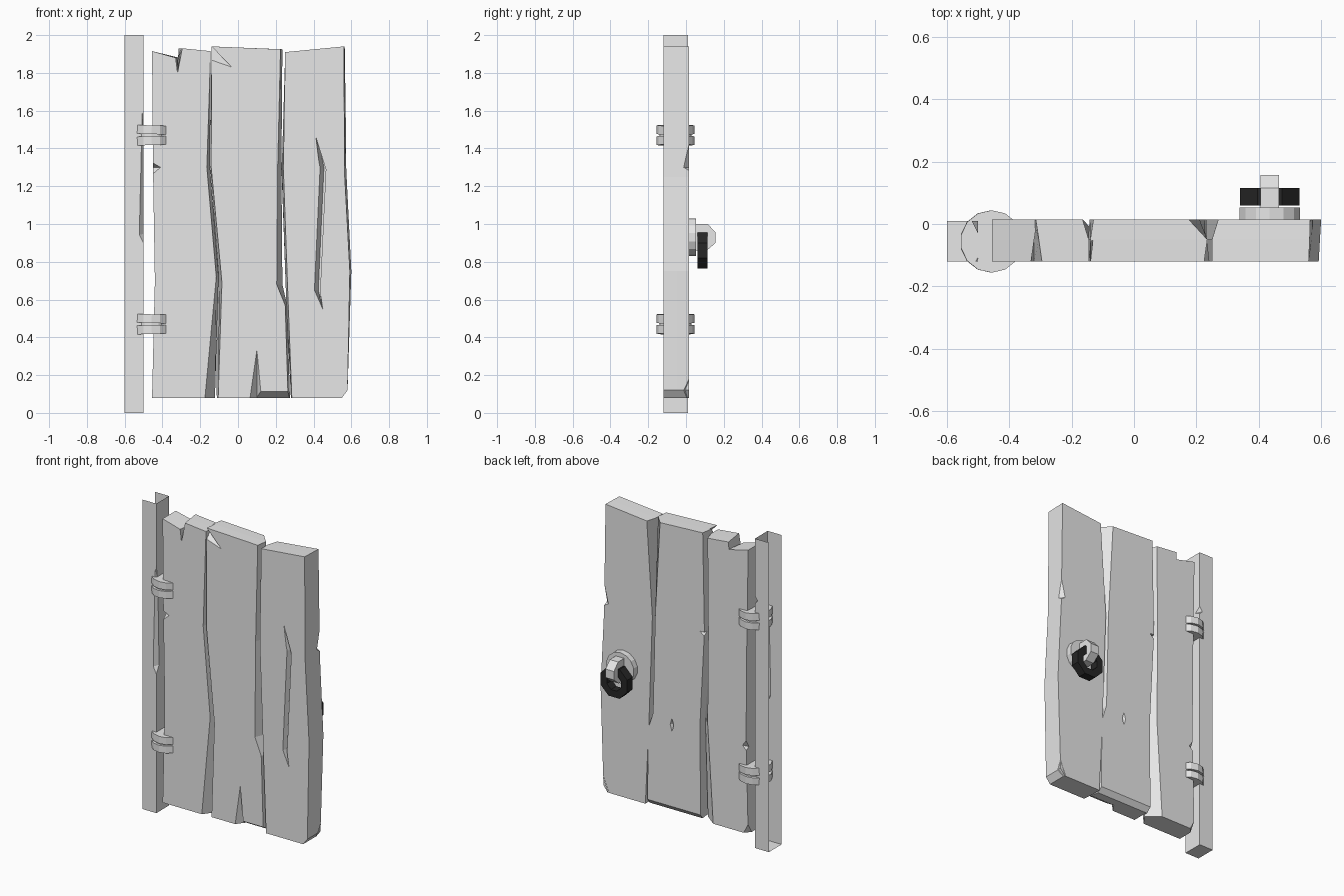
import bpy, bmesh, math
from mathutils import Matrix

cube = bpy.data.objects.get("Cube")
if cube:
    bpy.data.objects.remove(cube)


def material(name, value):
    m = bpy.data.materials.new(name)
    m.use_nodes = True
    col = (value, value, value, 1)
    m.diffuse_color = col
    m.node_tree.nodes["Principled BSDF"].inputs["Base Color"].default_value = col
    return m


GREY = material("light grey", 0.8)
BLACK = material("black iron", 0.02)
FRONT, MIDDLE, BACK = -0.12, -0.05, 0.015


def make(name, bm, mat=GREY):
    me = bpy.data.meshes.new(name)
    bm.to_mesh(me)
    bm.free()
    me.materials.append(mat)
    ob = bpy.data.objects.new(name, me)
    bpy.context.collection.objects.link(ob)
    return ob


def loft(bm, outline, depths):
    """Solid through clockwise outlines; a point is x, z and a sideways shift per later depth."""
    loops = []
    for k, y in enumerate(depths):
        loops.append([bm.verts.new((x + (s[k - 1] if k else 0), y, z)) for x, z, *s in outline])
    bm.faces.new(loops[0][::-1])
    bm.faces.new(loops[-1])
    for a, b in zip(loops, loops[1:]):
        for i in range(len(a)):
            j = (i + 1) % len(a)
            bm.faces.new((a[i], a[j], b[j], b[i]))


def hull(bm, points):
    verts = [bm.verts.new(p) for p in points]
    bmesh.ops.convex_hull(bm, input=verts)
    faces = {f for v in verts for f in v.link_faces}
    bmesh.ops.recalc_face_normals(bm, faces=list(faces))


def carve(ob, chips, groove=None):
    """Cut chips (point clouds) and an optional groove out of an object."""
    bm = bmesh.new()
    for c in chips:
        hull(bm, c)
    if groove:
        loft(bm, groove, (FRONT - 0.01, FRONT + 0.045))
    cutter = make("chip_cutter", bm)
    cutter.hide_render = True
    mod = ob.modifiers.new("chips", 'BOOLEAN')
    mod.operation = 'DIFFERENCE'
    mod.solver = 'EXACT'
    mod.use_self = True
    mod.object = cutter
    dg = bpy.context.evaluated_depsgraph_get()
    me = bpy.data.meshes.new_from_object(ob.evaluated_get(dg))
    ob.modifiers.clear()
    ob.data = me
    bpy.data.objects.remove(cutter)
    me.materials.clear()
    me.materials.append(GREY)
    for p in me.polygons:
        p.material_index = 0


def plank(name, outline):
    bm = bmesh.new()
    loft(bm, outline, (FRONT, MIDDLE, BACK))
    return make(name, bm)


F, B = FRONT - 0.01, BACK + 0.015   # just outside the front and back faces

# Hinge-side plank with a split top
p = plank("hinge_plank", [
    (-.455, 1.915, 0, 0), (-.33, 1.88, .01, .02), (-.32, 1.80, 0, 0),
    (-.295, 1.93, -.01, -.02), (-.145, 1.915, 0, -.02), (-.165, 1.30, .017, -.005),
    (-.115, .72, .012, -.05), (-.175, .08, .053, -.03),
    (-.455, .08, 0, 0), (-.44, .7, 0, 0), (-.45, 1.3, 0, .005)])
carve(p, [
    [(-.47, F, 1.34), (-.40, F, 1.30), (-.47, F, 1.24), (-.47, -.06, 1.3)],
    [(-.47, B, .75), (-.40, B, .65), (-.47, B, .58), (-.47, -.04, .62)],
    [(-.47, B, .2), (-.40, B, .06), (-.47, -.05, .06), (-.47, B, .06)]])

# Middle plank
p = plank("middle_plank", [
    (-.14, 1.94, 0, .01), (.225, 1.925, .01, -.05), (.21, 1.3, .02, 0),
    (.205, .68, .03, .02), (.25, .57, .01, .01), (.265, .08, .01, 0),
    (-.105, .08, 0, -.01), (-.085, .69, -.015, -.025), (-.142, 1.3, -.005, 0)])
carve(p, [
    [(.055, F, .07), (.10, F, .385), (.13, F, .07), (.10, -.07, .07)],
    [(-.16, F, 1.96), (-.02, F, 1.815), (-.15, F, 1.86), (-.15, -.04, 1.96)],
    [(x, y, z) for x in (.1, .3) for y, z in ((F, .12), (F, .07), (-.05, .07))],
    [(x, y, z) for x in (-.2, .31) for y, z in ((B, .13), (B, .07), (-.02, .07))],
    [(.09, B, .71), (.09, B, .57), (.11, B, .64), (.07, B, .64), (.09, -.01, .64)],
    [(-.17, B, 1.3), (-.09, B, 1.3), (-.17, B, 1.23), (-.17, -.03, 1.3)]])

# Handle-side plank with a long crack
p = plank("handle_plank", [
    (.25, 1.91, 0, .02), (.56, 1.94, .003, .005), (.565, 1.25, .005, .01),
    (.592, .75, .004, .008), (.58, .12, 0, 0), (.55, .08, 0, 0),
    (.285, .08, -.005, -.005), (.265, .6, -.01, -.01), (.24, 1.3, -.008, -.01)])
carve(p, [
    [(.62, B, 1.68), (.62, -.06, 1.3), (.62, B, 1.25), (.53, B, 1.3)],
    [(.62, B, .3), (.62, -.07, .1), (.62, -.07, .06), (.52, B, .06)],
    [(.2, B, 1.95), (.2, -.05, 1.95), (.32, B, 1.95), (.2, B, 1.78)]],
    groove=[(.41, 1.465, .01), (.465, 1.29, 0), (.435, .65, 0),
            (.455, .525, -.01), (.40, .65, .025), (.43, 1.3, .025)])

# Post: chipped, hollow, open at the top and on the outer side
bm = bmesh.new()
loft(bm, [(-.6, 0, 0), (-.6, 2, 0), (-.5, 2, 0), (-.5, 0, 0)], (FRONT, .01))
post = make("post", bm)
carve(post, [
    [(-.49, F, 1.7), (-.49, F, .86), (-.53, F, .94), (-.513, F, 1.65),
     (-.49, -.09, 1.4), (-.49, -.08, .95)],
    [(-.49, B, 1.66), (-.53, B, 1.6), (-.49, B, 1.56), (-.49, -.05, 1.6)]])
bm = bmesh.new()
bm.from_mesh(post.data)
bm.normal_update()
bmesh.ops.delete(bm, context='FACES', geom=[
    f for f in bm.faces if f.normal.x < -.99 or (f.normal.z > .99 and f.calc_center_median().z > 1.99)])
bm.to_mesh(post.data)
bm.free()


def disc(bm, sides, radius, depth, matrix):
    bmesh.ops.create_cone(bm, cap_ends=True, segments=sides, radius1=radius,
                          radius2=radius, depth=depth, matrix=matrix)


# Hinges: two stacked discs on a slightly narrower core
for name, z in (("lower_hinge", .47), ("upper_hinge", 1.47)):
    bm = bmesh.new()
    for dz, r, h, tilt in ((.029, .1, .046, .03), (-.029, .1, .046, -.03), (0, .085, .04, 0)):
        disc(bm, 14, r, h, Matrix.Translation((-.457, -.056, z + dz)) @ Matrix.Rotation(tilt, 4, 'Y'))
    make(name, bm)

# Round handle plate on the back
turn = Matrix.Rotation(math.pi / 2, 4, 'X')
bm = bmesh.new()
disc(bm, 14, .1, .045, Matrix.Translation((.435, .03, .93)) @ turn)
make("handle_plate", bm)

# Bracket that holds the ring
bm = bmesh.new()
hull(bm, [(x, y, z) for x in (.405, .465) for y, z in (
    (.045, 1.0), (.115, 1.0), (.157, .955), (.157, .9), (.11, .86), (.045, .86))])
make("handle_bracket", bm)

# Ring: square section swept around eight sides
bm = bmesh.new()
SIDES = 8
rings = []
for i in range(SIDES):
    a = math.tau * (i + .5) / SIDES
    rings.append([bm.verts.new((.435 + r * math.cos(a), y, .86 + r * math.sin(a)))
                  for r, y in ((.103, .06), (.103, .115), (.055, .115), (.055, .06))])
for i, a in enumerate(rings):
    b = rings[(i + 1) % SIDES]
    for k in range(4):
        bm.faces.new((a[k], a[(k + 1) % 4], b[(k + 1) % 4], b[k]))
bmesh.ops.recalc_face_normals(bm, faces=bm.faces)
make("handle_ring", bm, BLACK)
